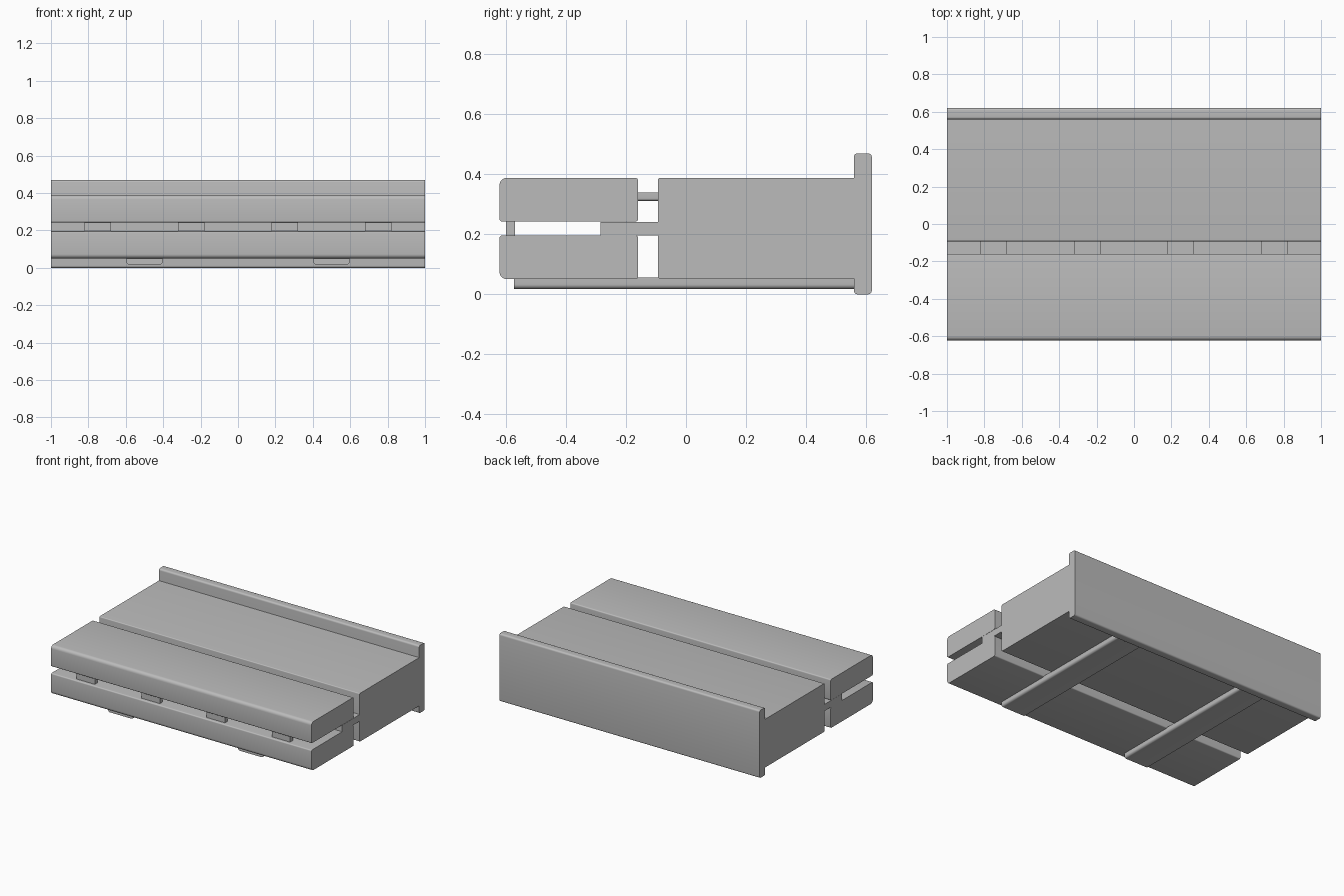
import bpy
import bmesh
from mathutils import Vector

cube = bpy.data.objects.get("Cube")
if cube:
    bpy.data.objects.remove(cube)

grey = bpy.data.materials.new("plain_grey")
grey.use_nodes = True
colour = (0.5, 0.5, 0.5, 1)
grey.diffuse_color = colour
grey.node_tree.nodes["Principled BSDF"].inputs["Base Color"].default_value = colour


def block(name, low, high, axis=0, rounds=()):
    """Box with rounded edges along one axis; each round is (radius, rule on edge centre)."""
    low, high = Vector(low), Vector(high)
    middle, size = (low + high) / 2, high - low
    bm = bmesh.new()
    bmesh.ops.create_cube(bm, size=1)
    for v in bm.verts:
        v.co = Vector(c * s for c, s in zip(v.co, size))
    edges = [e for e in bm.edges
             if abs((e.verts[0].co - e.verts[1].co)[axis]) > size[axis] * 0.9]
    groups = [(r, [e for e in edges if rule((e.verts[0].co + e.verts[1].co) / 2)])
              for r, rule in rounds]
    for radius, chosen in groups:
        bmesh.ops.bevel(bm, geom=chosen, offset=radius, segments=5,
                        profile=0.5, affect='EDGES')
    mesh = bpy.data.meshes.new(name)
    bm.to_mesh(mesh)
    bm.free()
    mesh.materials.append(grey)
    obj = bpy.data.objects.new(name, mesh)
    obj.location = middle
    bpy.context.collection.objects.link(obj)
    bpy.context.view_layer.objects.active = obj
    obj.select_set(True)
    bpy.ops.object.shade_smooth_by_angle()
    obj.select_set(False)


def every(c):
    return True


# Tall plate along the back
block("back_plate", (-1, 0.56, 0), (1, 0.62, 0.47), rounds=[(0.012, every)])

# Main body
block("main_body", (-1, -0.093, 0.053), (1, 0.562, 0.388),
      rounds=[(0.006, lambda c: c.y < 0)])

# Front beams, with the large rounding on their outer front edges
for name, bottom, side in (("upper_front_beam", 0.243, 1), ("lower_front_beam", 0.051, -1)):
    def outer(c, side=side):
        return c.y < 0 and c.z * side > 0
    block(name, (-1, -0.622, bottom), (1, -0.16, bottom + 0.145),
          rounds=[(0.022, outer), (0.008, lambda c: not outer(c))])

# Tongue joining the body to the beams
block("tongue", (-1, -0.285, 0.196), (1, -0.09, 0.242))

# Spacers between the beams, and pegs behind the upper beam
for i, x in enumerate((-0.75, -0.25, 0.25, 0.75), 1):
    block(f"spacer_{i}", (x - 0.07, -0.6, 0.19), (x + 0.07, -0.57, 0.25))
    block(f"peg_{i}", (x - 0.07, -0.17, 0.312), (x + 0.07, -0.085, 0.34),
          axis=1, rounds=[(0.008, lambda c: c.z < 0)])

# Runners underneath
for name, x in (("right_runner", -0.5), ("left_runner", 0.5)):
    block(name, (x - 0.097, -0.574, 0.018), (x + 0.097, 0.565, 0.056),
          axis=1, rounds=[(0.015, lambda c: c.z < 0)])
